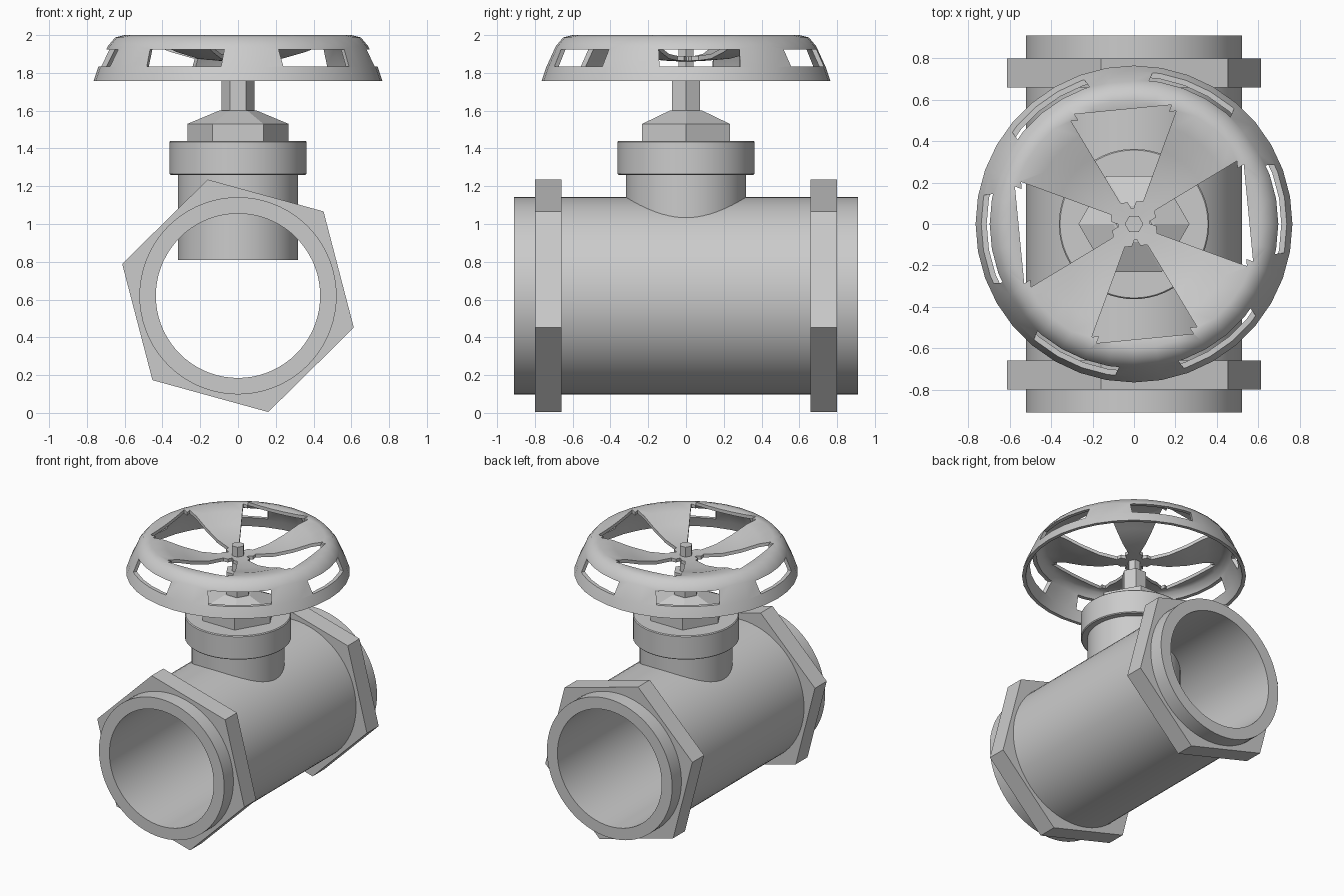
import bpy
import bmesh
from math import cos, sin, pi, radians
from mathutils import Matrix

cube = bpy.data.objects.get("Cube")
if cube:
    bpy.data.objects.remove(cube, do_unlink=True)

# Single grey metal colour
GREY = (0.6, 0.6, 0.6, 1.0)
metal = bpy.data.materials.new("grey_metal")
metal.diffuse_color = GREY
metal.use_nodes = True
metal.node_tree.nodes["Principled BSDF"].inputs["Base Color"].default_value = GREY

PIPE_Z = 0.62


def finish(name, bm):
    bmesh.ops.recalc_face_normals(bm, faces=bm.faces)
    mesh = bpy.data.meshes.new(name)
    bm.to_mesh(mesh)
    bm.free()
    mesh.materials.append(metal)
    obj = bpy.data.objects.new(name, mesh)
    bpy.context.scene.collection.objects.link(obj)
    return obj


def smooth(obj, angle=30):
    bpy.ops.object.select_all(action='DESELECT')
    obj.select_set(True)
    bpy.context.view_layer.objects.active = obj
    bpy.ops.object.shade_smooth_by_angle(angle=radians(angle))


def lathe(name, profile, sides, hollow=False, along_y=False, turn=0.0):
    """Revolve (radius, height) points; hollow closes the profile into a tube."""
    bm = bmesh.new()
    rings = []
    for r, h in profile:
        ring = []
        for i in range(sides):
            a = radians(turn) + 2 * pi * i / sides
            u, v = r * cos(a), r * sin(a)
            ring.append(bm.verts.new((u, h, v + PIPE_Z) if along_y else (u, v, h)))
        rings.append(ring)
    pairs = list(zip(rings, rings[1:]))
    if hollow:
        pairs.append((rings[-1], rings[0]))
    else:
        bm.faces.new(rings[0])
        bm.faces.new(rings[-1])
    for a, b in pairs:
        for i in range(sides):
            j = (i + 1) % sides
            bm.faces.new((a[i], a[j], b[j], b[i]))
    return finish(name, bm)


def tube(name, inner, outer, y0, y1, sides, turn=0.0):
    profile = [(inner, y0), (outer, y0), (outer, y1), (inner, y1)]
    return lathe(name, profile, sides, hollow=True, along_y=True, turn=turn)


# Main pipe and its two hexagonal flanges
smooth(tube("pipe", 0.435, 0.522, -0.91, 0.91, 72))
for label, y in (("front", -0.73), ("back", 0.73)):
    tube(label + "_hex_flange", 0.515, 0.636, y - 0.07, y + 0.07, 6, turn=44.6)

# Neck, collar and hexagonal bonnet
smooth(lathe("neck", [(0.318, 0.81), (0.318, 1.27)], 64))
smooth(lathe("collar", [(0.357, 1.26), (0.363, 1.266), (0.363, 1.434), (0.357, 1.44)], 64))
lathe("bonnet", [(0.268, 1.43), (0.268, 1.53), (0.1, 1.6)], 6)

# Stem with a thinner tip through the wheel hub
lathe("stem", [(0.087, 1.59), (0.087, 1.77)], 6)
lathe("stem_tip", [(0.045, 1.76), (0.045, 1.96)], 6)

# Handwheel: thin dished shell
outside = [(0.02, 1.885), (0.12, 1.89), (0.25, 1.9), (0.38, 1.935), (0.5, 1.98),
           (0.6, 2.0), (0.65, 1.988), (0.69, 1.94), (0.74, 1.83), (0.765, 1.757)]
inside = [(0.74, 1.757), (0.716, 1.825), (0.667, 1.93), (0.635, 1.965), (0.6, 1.975),
          (0.5, 1.955), (0.38, 1.91), (0.25, 1.875), (0.12, 1.865), (0.02, 1.86)]
wheel = lathe("handwheel", outside + inside, 36, hollow=True)

# Cutters: four rounded openings between spokes, six rim slots
cut = bmesh.new()
for k in range(4):
    part = bmesh.new()
    corners = [(0.075, -0.04), (0.555, -0.27), (0.555, 0.27), (0.075, 0.04)]
    part.faces.new([part.verts.new((x, y, 1.7)) for x, y in corners])
    bmesh.ops.bevel(part, geom=part.verts[:], offset=0.035, segments=4,
                    affect='VERTICES', clamp_overlap=True)
    up = bmesh.ops.extrude_face_region(part, geom=part.faces[:])
    bmesh.ops.translate(part, vec=(0, 0, 0.4),
                        verts=[g for g in up["geom"] if isinstance(g, bmesh.types.BMVert)])
    part.transform(Matrix.Rotation(radians(5.5 + 90 * k), 4, 'Z'))
    temp = bpy.data.meshes.new("opening")
    part.to_mesh(temp)
    part.free()
    cut.from_mesh(temp)
    bpy.data.meshes.remove(temp)
for k in range(6):
    place = (Matrix.Rotation(radians(6 + 60 * k), 4, 'Z')
             @ Matrix.Translation((0.74, 0, 1.88))
             @ Matrix.Diagonal((0.24, 0.43, 0.09, 1)))
    bmesh.ops.create_cube(cut, size=1, matrix=place)
cutter = finish("wheel_cutter", cut)
cutter.hide_render = True

boolean = wheel.modifiers.new("openings", 'BOOLEAN')
boolean.operation = 'DIFFERENCE'
boolean.solver = 'EXACT'
boolean.object = cutter
bpy.context.view_layer.update()
evaluated = wheel.evaluated_get(bpy.context.evaluated_depsgraph_get())
baked = bpy.data.meshes.new_from_object(evaluated)
wheel.modifiers.clear()
wheel.data = baked
bpy.data.objects.remove(cutter, do_unlink=True)
smooth(wheel, 40)
